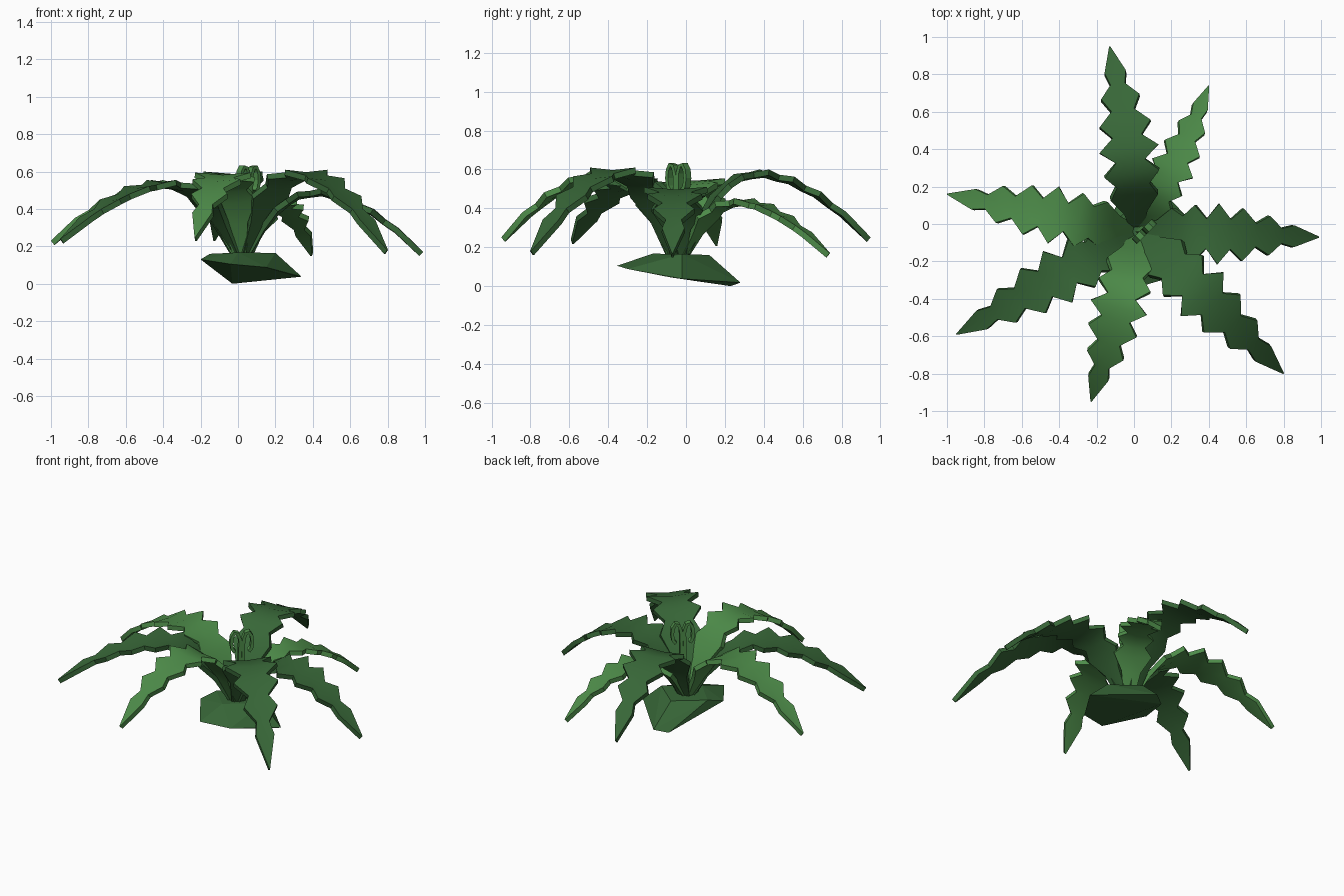
import bpy, bmesh, math
from mathutils import Vector

if "Cube" in bpy.data.objects:
    bpy.data.objects.remove(bpy.data.objects["Cube"])


def material(name, rgb):
    m = bpy.data.materials.new(name)
    m.diffuse_color = (*rgb, 1)
    m.use_nodes = True
    m.node_tree.nodes["Principled BSDF"].inputs["Base Color"].default_value = m.diffuse_color
    return m


DARK = material("dark_green", (0.039, 0.135, 0.039))
LIGHT = material("light_green", (0.076, 0.265, 0.068))


def finish(name, bm, mat):
    me = bpy.data.meshes.new(name)
    bm.to_mesh(me)
    bm.free()
    me.materials.append(mat)
    ob = bpy.data.objects.new(name, me)
    bpy.context.collection.objects.link(ob)
    return ob


# Frond outline: (fraction of length, half width, height offset), notch and tooth by turns
OUTLINE = [(0.0, 0.04, 0), (0.08, 0.065, 0), (0.16, 0.13, 0), (0.225, 0.09, 0),
           (0.29, 0.15, 0.003), (0.36, 0.08, -0.003), (0.43, 0.162, 0.004),
           (0.50, 0.08, -0.004), (0.57, 0.14, 0.004), (0.645, 0.062, -0.004),
           (0.72, 0.105, 0.004), (0.79, 0.04, -0.003), (0.86, 0.058, 0.003),
           (1.0, 0.003, 0)]
ROOT = Vector((0.02, -0.04))


def arch(s, peak, tip_z):
    if s < 0.4:
        return 0.17 + (peak - 0.17) * (1 - (1 - s / 0.4) ** 2.2)
    return peak - (peak - tip_z) * ((s - 0.4) / 0.6) ** 1.75


def frond(name, tip, tip_z, peak, width, bend, mat):
    """Arching saw-edged leaf; bend shifts the middle sideways."""
    tip = Vector(tip)
    d = (tip - ROOT).normalized()
    root = ROOT + d * 0.025
    side = Vector((-d.y, d.x))
    bm = bmesh.new()
    rows = []
    for s, w, dz in OUTLINE:
        w *= width if s > 0.2 else max(width, 0.9)
        c = root.lerp(tip, s) + side * bend * math.sin(math.pi * s)
        z = arch(s, peak, tip_z) + dz
        lift = w * (0.08 + 0.4 * max(0, 0.3 - s))
        rows.append([bm.verts.new((*(c + side * w * k), z + lift * abs(k)))
                     for k in (1, 0, -1)])
    for a, b in zip(rows, rows[1:]):
        for i in (0, 1):
            bm.faces.new((a[i], a[i + 1], b[i + 1], b[i]))
    bmesh.ops.recalc_face_normals(bm, faces=bm.faces)
    bm.normal_update()
    if sum(f.normal.z for f in bm.faces) < 0:
        bmesh.ops.reverse_faces(bm, faces=bm.faces)
    ob = finish(name, bm, mat)
    sol = ob.modifiers.new("thickness", 'SOLIDIFY')
    sol.thickness = 0.03
    sol.offset = -1
    # Soft blade, crisp rim
    bpy.ops.object.select_all(action='DESELECT')
    ob.select_set(True)
    bpy.context.view_layer.objects.active = ob
    bpy.ops.object.modifier_apply(modifier=sol.name)
    bpy.ops.object.shade_smooth_by_angle(angle=math.radians(35))


frond("frond_right", (0.99, -0.07), 0.17, 0.495, 1.0, 0.0, DARK)
frond("frond_back_right", (0.40, 0.74), 0.17, 0.44, 0.74, -0.02, LIGHT)
frond("frond_back", (-0.13, 0.95), 0.25, 0.585, 0.98, -0.02, DARK)
frond("frond_left", (-1.0, 0.16), 0.23, 0.54, 0.95, 0.0, LIGHT)
frond("frond_front_left", (-0.95, -0.59), 0.24, 0.54, 0.97, 0.0, DARK)
frond("frond_front", (-0.23, -0.95), 0.25, 0.58, 0.95, 0.01, LIGHT)
frond("frond_front_right", (0.80, -0.80), 0.18, 0.595, 1.0, 0.0, DARK)

# Two young curled shoots, mirrored about the centre of the plant
for n, sgn in (("curl_left", -1), ("curl_right", 1)):
    path = [(0.011, 0.17), (0.011, 0.42), (0.010, 0.56)]
    for i in range(7):
        a = math.radians(160 - 40 * i)
        r = 1 - 0.03 * i
        path.append((0.040 + 0.030 * r * math.cos(a), 0.555 + 0.075 * r * math.sin(a)))
    along = Vector((0.707, 0.707, 0)) * sgn
    across = Vector((-0.707, 0.707, 0))
    bm = bmesh.new()
    rings = []
    for i, (u, z) in enumerate(path):
        p, q = path[max(i - 1, 0)], path[min(i + 1, len(path) - 1)]
        t = (along * (q[0] - p[0]) + Vector((0, 0, q[1] - p[1]))).normalized()
        nrm = t.cross(across)
        k = min(1, z / 0.5)
        c = Vector((0.025 + 0.03 * k, -0.04, z)) + along * u
        rings.append([bm.verts.new(c + nrm * 0.010 * x + across * 0.019 * y)
                      for x, y in ((1, 1), (-1, 1), (-1, -1), (1, -1))])
    for a, b in zip(rings, rings[1:]):
        for i in range(4):
            j = (i + 1) % 4
            bm.faces.new((a[i], a[j], b[j], b[i]))
    bm.faces.new(rings[0])
    bm.faces.new(rings[-1])
    bmesh.ops.recalc_face_normals(bm, faces=bm.faces)
    finish(n, bm, LIGHT)

# Tilted angular clump at the foot
bm = bmesh.new()
for co in ((-0.15, -0.02, 0.16), (0.0, -0.17, 0.167), (0.2, -0.02, 0.165), (0.03, 0.12, 0.16),
           (-0.2, -0.12, 0.13), (-0.04, -0.355, 0.105), (0.15, -0.30, 0.088),
           (0.30, -0.08, 0.045), (0.34, -0.02, 0.038),
           (-0.03, 0.23, 0.0), (0.05, 0.28, 0.018)):
    bm.verts.new(co)
bmesh.ops.convex_hull(bm, input=bm.verts)
bmesh.ops.recalc_face_normals(bm, faces=bm.faces)
finish("foot_clump", bm, DARK)
